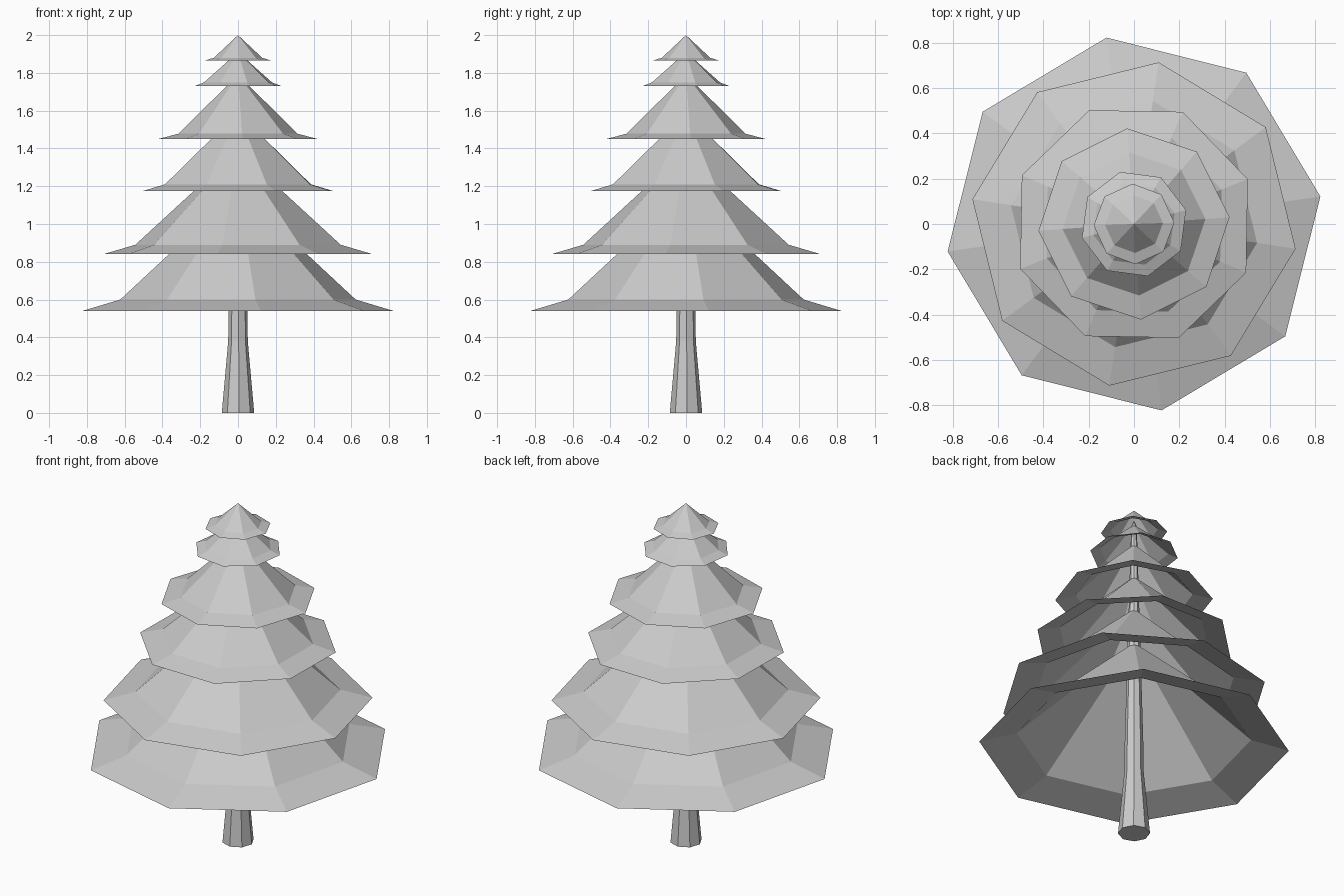
import bpy, math

cube = bpy.data.objects.get("Cube")
if cube:
    bpy.data.objects.remove(cube, do_unlink=True)

SIDES = 8

pale = bpy.data.materials.new("pale_grey")
pale.use_nodes = True
colour = (0.6, 0.6, 0.6, 1)
pale.diffuse_color = colour
pale.node_tree.nodes["Principled BSDF"].inputs["Base Color"].default_value = colour


def lathe(name, rings, turn, apex=None, base=False):
    """Join eight-sided rings of (radius, z), closing to an apex if given."""
    verts, faces = [], []
    for radius, z in rings:
        for i in range(SIDES):
            a = math.radians(turn) + math.tau * i / SIDES
            verts.append((radius * math.cos(a), radius * math.sin(a), z))
    for r in range(len(rings) - 1):
        for i in range(SIDES):
            j = (i + 1) % SIDES
            a, b = r * SIDES, (r + 1) * SIDES
            faces.append((a + i, a + j, b + j, b + i))
    last = (len(rings) - 1) * SIDES
    if apex is not None:
        verts.append((0, 0, apex))
        tip = len(verts) - 1
        faces += [(last + i, last + (i + 1) % SIDES, tip) for i in range(SIDES)]
    if base:
        faces.append(tuple(reversed(range(SIDES))))
    mesh = bpy.data.meshes.new(name)
    mesh.from_pydata(verts, [], faces)
    mesh.materials.append(pale)
    obj = bpy.data.objects.new(name, mesh)
    bpy.context.collection.objects.link(obj)
    return obj


# Trunk: flared foot, then a long taper hidden inside the branches
lathe("trunk", [(0.086, 0), (0.052, 0.38), (0.05, 0.56), (0.015, 1.9)],
      turn=4, apex=1.94, base=True)

# Branch tiers: open cones with a flatter skirt
# rim radius, rim height, bend radius, bend height, apex height, turn
tiers = [
    (0.832, 0.54, 0.63, 0.60, 1.18, 8.4),
    (0.722, 0.84, 0.55, 0.89, 1.39, -8.7),
    (0.54, 1.175, 0.415, 1.21, 1.59, 21.5),
    (0.423, 1.45, 0.316, 1.478, 1.79, 4),
    (0.238, 1.73, 0.186, 1.75, 1.91, 15),
    (0.178, 1.865, 0.128, 1.88, 2.0, 2),
]
for n, (rim, rim_z, bend, bend_z, top, turn) in enumerate(tiers, 1):
    lathe(f"branch_tier_{n}", [(rim, rim_z), (bend, bend_z)], turn, apex=top)
